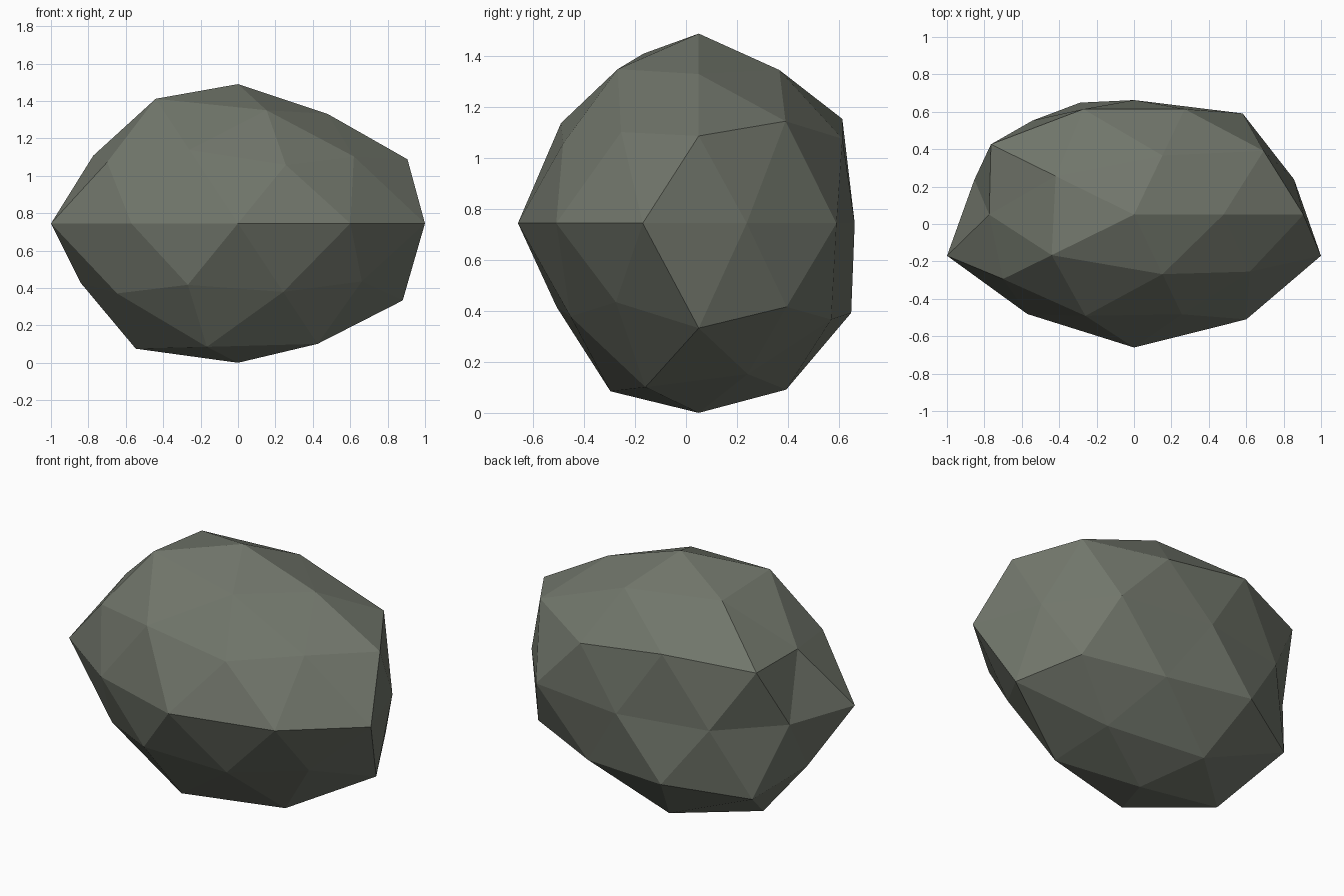
import bpy, bmesh, math

# Squashed icosphere: overall radii and centre
RADII = (1.0, 0.677, 0.757)
CENTRE = (0.0, 0.05, 0.745)

# Bumpiness of each ring of vertices: ring height -> {angle in degrees: radial factor}
BUMPS = {
    -1.0: {0: .984},
    -.851: {36: .92, 108: 1.015, 180: 1.04, 252: 1.025, 324: 1.0},
    -.526: {0: 1.035, 72: .95, 144: 1.05, 216: .94, 288: .92},
    -.447: {36: .97, 108: 1.04, 180: .94, 252: .97, 324: .915},
    0.0: {18: .90, 54: .988, 90: .905, 126: .92, 162: .897,
          198: 1.051, 234: .97, 270: 1.049, 306: 1.022, 342: 1.051},
    .447: {0: 1.013, 72: .98, 144: 1.057, 216: .967, 288: .925},
    .526: {36: 1.007, 108: 1.03, 180: .91, 252: .988, 324: .90},
    .851: {0: .91, 72: .935, 144: .985, 216: 1.035, 288: .94},
    1.0: {0: .984},
}


def bump(co):
    """Radial factor of the ring vertex nearest to this direction."""
    ring = BUMPS[min(BUMPS, key=lambda h: abs(h - co.z))]
    angle = math.degrees(math.atan2(co.y, co.x))
    return ring[min(ring, key=lambda a: abs((a - angle + 180) % 360 - 180))]


# Rock body
bm = bmesh.new()
bmesh.ops.create_icosphere(bm, subdivisions=2, radius=1.0)
for v in bm.verts:
    f = bump(v.co.normalized())
    d = v.co.normalized()
    v.co = [CENTRE[i] + d[i] * RADII[i] * f for i in range(3)]
mesh = bpy.data.meshes.new("rock")
bm.to_mesh(mesh)
bm.free()

# Single grey-green stone colour, flat faces
stone = bpy.data.materials.new("grey_green_stone")
stone.diffuse_color = (0.165, 0.181, 0.147, 1)
mesh.materials.append(stone)
rock = bpy.data.objects.new("rock", mesh)
bpy.context.collection.objects.link(rock)
